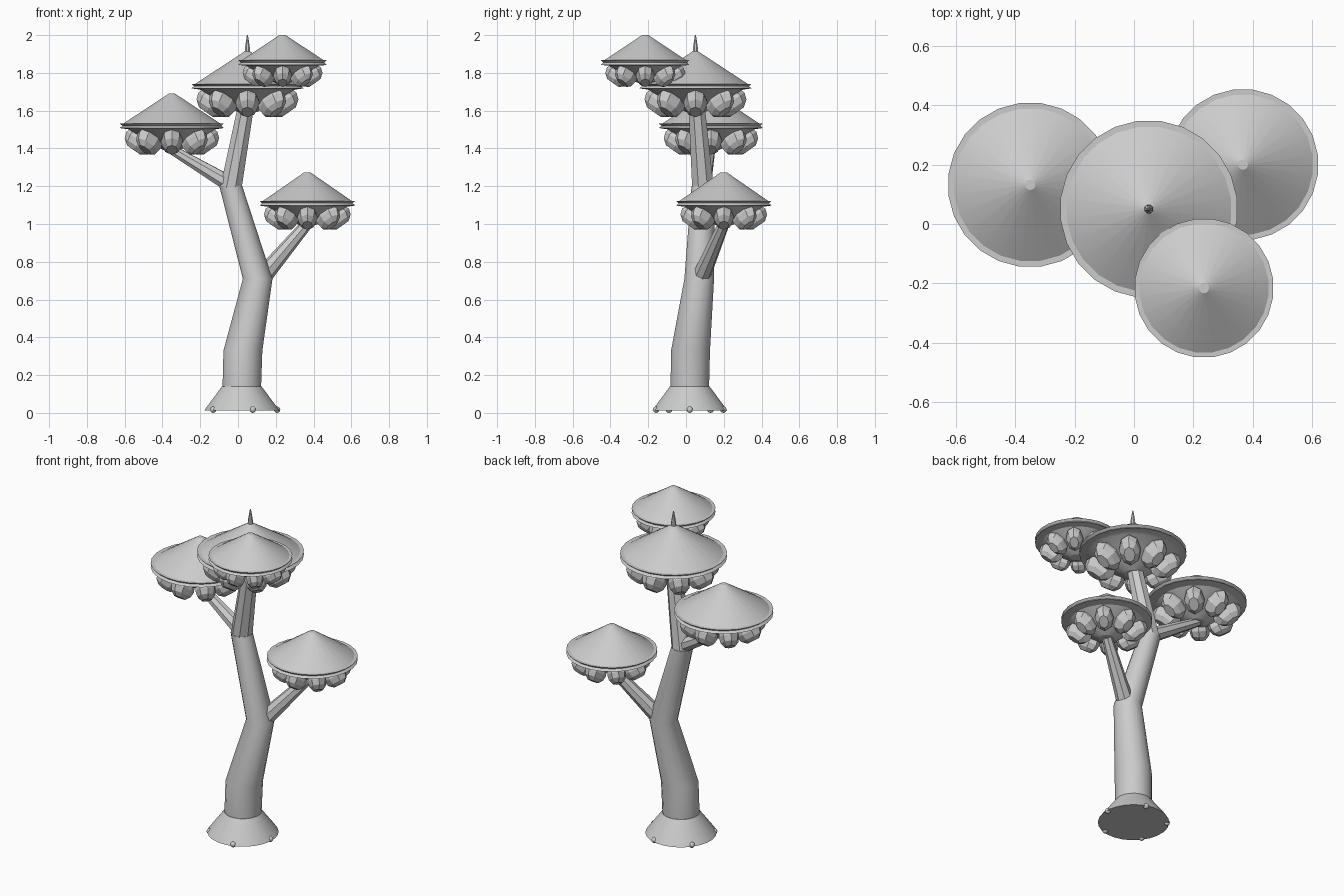
import bpy, bmesh, math
from mathutils import Vector, Matrix

cube = bpy.data.objects.get("Cube")
if cube:
    bpy.data.objects.remove(cube, do_unlink=True)

grey = bpy.data.materials.new("plain_grey")
grey.use_nodes = True
grey.diffuse_color = (0.6, 0.6, 0.6, 1)
bsdf = next(n for n in grey.node_tree.nodes if n.type == 'BSDF_PRINCIPLED')
bsdf.inputs["Base Color"].default_value = grey.diffuse_color
bsdf.inputs["Roughness"].default_value = 0.8


def finish(name, bm, smooth_angle=None):
    """Turn a bmesh into a named object with the grey material."""
    bmesh.ops.recalc_face_normals(bm, faces=bm.faces[:])
    mesh = bpy.data.meshes.new(name)
    bm.to_mesh(mesh)
    bm.free()
    mesh.materials.append(grey)
    obj = bpy.data.objects.new(name, mesh)
    bpy.context.collection.objects.link(obj)
    if smooth_angle:
        bpy.ops.object.select_all(action='DESELECT')
        obj.select_set(True)
        bpy.context.view_layer.objects.active = obj
        bpy.ops.object.shade_smooth_by_angle(angle=math.radians(smooth_angle))
    return obj


def loft(name, sections, sides, axis=(0, 0, 1), smooth_angle=None):
    """Capped skin through (centre, radius) rings that face along axis."""
    bm = bmesh.new()
    turn = Vector(axis).to_track_quat('Z', 'Y')
    rings = []
    for centre, radius in sections:
        angles = [math.tau * (i + 0.5) / sides for i in range(sides)]
        rings.append([bm.verts.new(Vector(centre) + turn @ Vector(
            (radius * math.cos(a), radius * math.sin(a), 0))) for a in angles])
    for low, high in zip(rings, rings[1:]):
        for i in range(sides):
            j = (i + 1) % sides
            bm.faces.new((low[i], low[j], high[j], high[i]))
    bm.faces.new(rings[0])
    bm.faces.new(rings[-1])
    return finish(name, bm, smooth_angle)


def branch(name, start, end, r_start, r_end):
    loft(name, [(start, r_start), (end, r_end)], 8, Vector(end) - Vector(start))


def pod_ring(name, centre, size, count=8):
    """Flat-tipped faceted pods arranged around the underside of a canopy."""
    bm = bmesh.new()
    for k in range(count):
        place = (Matrix.Translation(centre)
                 @ Matrix.Rotation(math.tau * k / count, 4, 'Z')
                 @ Matrix.Translation((0.61 * size, 0, -0.29 * size))
                 @ Matrix.Rotation(math.radians(-35), 4, 'Y'))
        made = bmesh.ops.create_uvsphere(bm, u_segments=8, v_segments=6, radius=1)
        for v in made["verts"]:
            v.co.z = max(-0.87, min(0.87, v.co.z))
            v.co = place @ Vector((0.31 * size * v.co.x, 0.21 * size * v.co.y,
                                   0.24 * size * v.co.z))
    finish(name, bm)


def canopy(name, x, y, z, size, height):
    # cone roof, double-lipped rim and shallow bowl, as (radius, height) steps
    profile = [(0.06, height), (0.93 * size, 0.012), (size, 0.012),
               (0.95 * size, 0), (size, -0.012), (0.9 * size, -0.016),
               (0.82 * size, -0.07 * size), (0.5 * size, -0.3 * size),
               (0.16 * size, -0.46 * size)]
    profile[0] = (0.017, height)
    loft(name + "_canopy", [((x, y, z + h), r) for r, h in profile], 24,
         smooth_angle=25)
    pod_ring(name + "_pods", (x, y, z), size)


# Flared foot with five studs
loft("foot", [((0.02, 0.02, 0.012), 0.2), ((0.02, 0.02, 0.03), 0.188),
              ((0.02, 0.02, 0.14), 0.106)], 24, smooth_angle=30)
studs = bmesh.new()
for k in range(5):
    a = math.tau * k / 5
    spot = (0.02 + 0.187 * math.cos(a), 0.02 + 0.187 * math.sin(a), 0.017)
    bmesh.ops.create_uvsphere(studs, u_segments=8, v_segments=6, radius=0.017,
                              matrix=Matrix.Translation(spot))
finish("foot_studs", studs, 60)

# Crooked trunk
loft("lower_trunk", [((0.02, 0.02, 0.13), 0.104), ((0.026, 0.024, 0.33), 0.105),
                     ((0.104, 0.07, 0.71), 0.08), ((-0.038, 0.09, 1.2), 0.062)],
     16, smooth_angle=28)
loft("upper_trunk", [((-0.038, 0.09, 1.19), 0.062), ((0.045, 0.055, 1.64), 0.046)], 8)

# Branches
branch("right_branch", (-0.04, 0.09, 1.21), (-0.36, 0.13, 1.40), 0.045, 0.026)
branch("left_branch", (0.12, 0.075, 0.71), (0.365, 0.2, 1.0), 0.05, 0.03)
branch("front_branch", (0.07, 0.02, 1.74), (0.235, -0.215, 1.78), 0.02, 0.02)

# Canopies: position, rim radius and roof height
canopy("top", 0.05, 0.05, 1.73, 0.30, 0.182)
canopy("right", -0.35, 0.132, 1.52, 0.278, 0.17)
canopy("left", 0.367, 0.2, 1.11, 0.255, 0.163)
canopy("front", 0.236, -0.216, 1.855, 0.235, 0.145)

# Spire on the highest trunk
loft("spire", [((0.05, 0.05, 1.89), 0.018), ((0.05, 0.05, 1.94), 0.013),
               ((0.05, 0.05, 2.0), 0.003)], 8)
